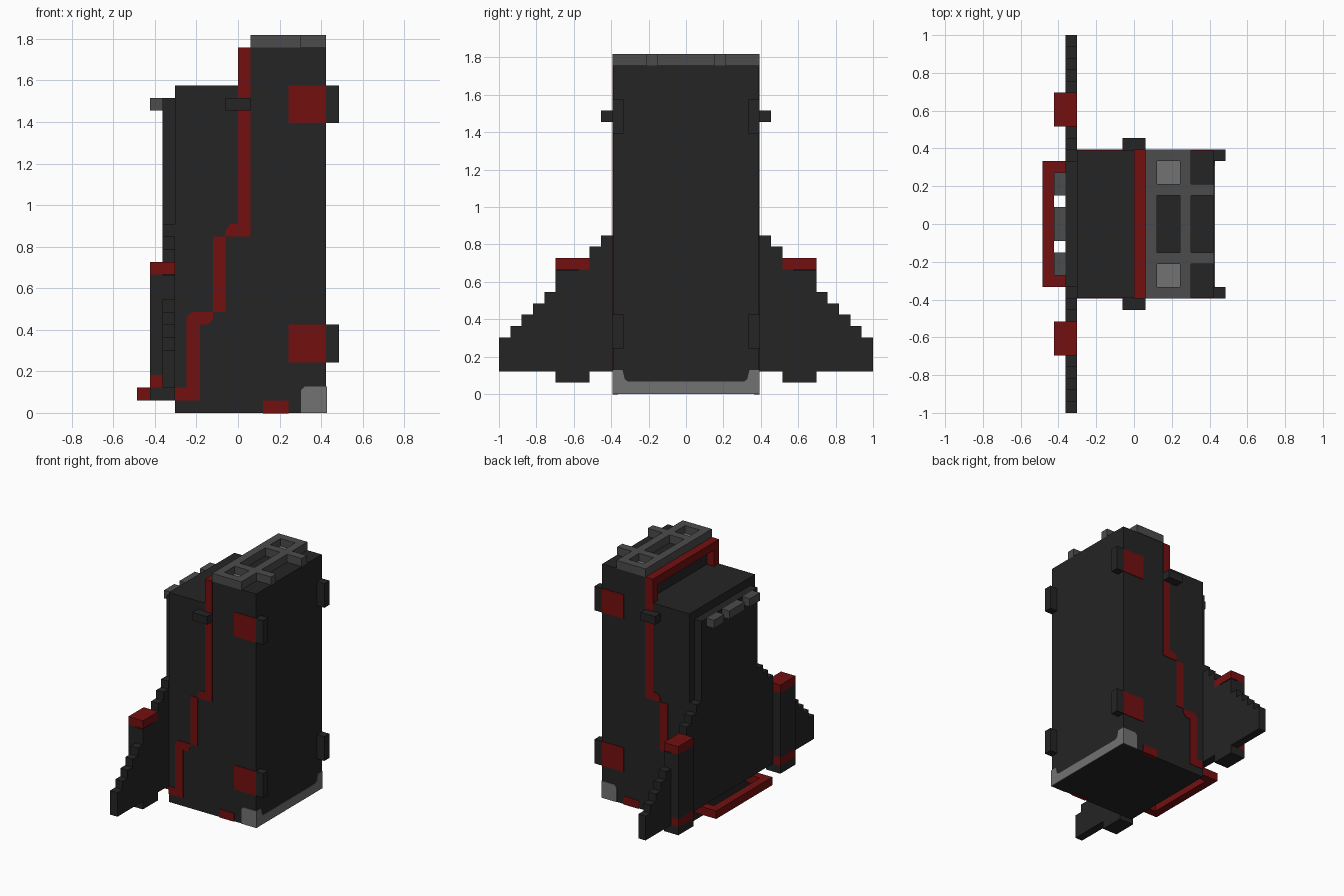
import bpy, bmesh
from mathutils import Vector

if "Cube" in bpy.data.objects:
    bpy.data.objects.remove(bpy.data.objects["Cube"], do_unlink=True)

U = 2 / 33          # grid cell: the model is 33 cells long
T = 0.07            # thin plate thickness, in cells


def material(name, rgb):
    m = bpy.data.materials.new(name)
    m.use_nodes = True
    m.diffuse_color = (*rgb, 1)
    b = next(n for n in m.node_tree.nodes if n.type == 'BSDF_PRINCIPLED')
    b.inputs["Base Color"].default_value = (*rgb, 1)
    b.inputs["Roughness"].default_value = 0.7
    return m


DARK = material("charcoal", (0.018, 0.018, 0.018))
RED = material("deep_red", (0.175, 0.005, 0.005))
GREY = material("mid_grey", (0.072, 0.072, 0.072))
LIGHT = material("light_grey", (0.17, 0.17, 0.17))


def finish(name, bm, mat):
    bmesh.ops.recalc_face_normals(bm, faces=bm.faces)
    me = bpy.data.meshes.new(name)
    bm.to_mesh(me)
    bm.free()
    me.materials.append(mat)
    ob = bpy.data.objects.new(name, me)
    bpy.context.collection.objects.link(ob)
    return ob


def box(name, x, y, z, mat):
    """Box from (min, max) ranges given in cells."""
    bm = bmesh.new()
    bmesh.ops.create_cube(bm, size=1)
    for v in bm.verts:
        v.co = Vector([U * (r[0] if c < 0 else r[1]) for c, r in zip(v.co, (x, y, z))])
    return finish(name, bm, mat)


def prism(name, pts, axis, lo, hi, mat):
    """Outline in (x, z) extruded along y, or in (y, z) extruded along x."""
    bm = bmesh.new()
    put = (lambda a, b, d: (a, d, b)) if axis == 'y' else (lambda a, b, d: (d, a, b))
    face = bm.faces.new([bm.verts.new(Vector(put(a, b, lo)) * U) for a, b in pts])
    ext = bmesh.ops.extrude_face_region(bm, geom=[face])
    step = Vector((0, hi - lo, 0) if axis == 'y' else (hi - lo, 0, 0)) * U
    bmesh.ops.translate(bm, vec=step, verts=[g for g in ext["geom"] if isinstance(g, bmesh.types.BMVert)])
    return finish(name, bm, mat)


def span(s, a, b):
    """Range mirrored to side s."""
    return (a, b) if s > 0 else (-b, -a)


# Main housing with its stepped top
W = 6.5 - T
prism("housing", [(-5, 0), (7, 0), (7, 29), (1, 29), (1, 26), (-5, 26)], 'y', -W, W, DARK)

# Red arch over the step
box("arch_top", (0, 1), (-6.5, 6.5), (28, 29), RED)

# Back plate and stepped fins share one outline
heights = [(6.5, 15), (7.5, 14), (8.5, 13), (9.5, 11), (11.5, 10.9),
           (12.5, 9), (13.5, 8), (14.5, 7), (15.5, 6), (16.5, 5)]
half = [(5.5, 25), (5.5, 15)]
prev = 5.5
for y, h in heights:
    half += [(prev, h), (y, h)] if prev != 5.5 else [(y, h)]
    prev = y
half.append((16.5, 2))
prism("fin_plate", half + [(-y, z) for y, z in reversed(half)], 'x', -6, -5, DARK)

# Stepped stripe outline for the two broad sides
stripe = [(0, 28), (1, 28), (1, 14), (-1, 14), (-1, 8), (-2, 8), (-2, 7.5), (-2.4, 7),
          (-3, 7), (-3, 1), (-5, 1), (-5, 2), (-4.1, 2), (-4.1, 7.6), (-3.7, 8),
          (-2, 8), (-2, 14), (-1, 14), (-1, 14.5), (-0.6, 15), (0, 15)]
# Split the outline where its bends touch
upper = [(0, 28), (1, 28), (1, 14), (-1, 14), (-1, 14.5), (-0.6, 15), (0, 15)]
middle = [(-2, 8), (-1, 8), (-1, 14), (-2, 14)]
lower = [(-2, 8), (-2, 7.5), (-2.4, 7), (-3, 7), (-3, 1), (-5, 1), (-5, 2),
         (-4.1, 2), (-4.1, 7.6), (-3.7, 8)]

for s, side in ((-1, "front"), (1, "rear")):
    skin = span(s, W - 0.02, 6.5)
    # Arch post and stripe sections
    box(f"{side}_arch_post", (0, 1), span(s, 5.5, 6.5), (26, 28), RED)
    for part, pts in (("upper", upper), ("middle", middle), ("lower", lower)):
        prism(f"{side}_{part}_stripe", pts, 'y', *skin, RED)
    # Red panels with corner clips
    for z, level in ((4, "lower"), (23, "upper")):
        box(f"{side}_{level}_panel", (4, 7), skin, (z, z + 3), RED)
        box(f"{side}_{level}_clip", (7, 8), span(s, 5.5, 6.5), (z, z + 3), DARK)
    box(f"{side}_bottom_mark", (2, 4), span(s, 6, 6.5), (-0.03, 1), RED)
    # Rounded foot guard
    prism(f"{side}_foot_guard", [(5, 0), (7 + T, 0), (7 + T, 2.1), (5.3, 2.1), (5, 1.8)],
          'y', *skin, LIGHT)
    box(f"{side}_side_peg", (-1, 1), span(s, W, 7.5), (24, 25), DARK)
    # Fin pod
    py = span(s, 8.5, 11.5)
    box(f"{side}_pod_base", (-7, -5), py, (1, 2), DARK)
    box(f"{side}_pod_band", (-7, -6), py, (2, 3), RED)
    box(f"{side}_pod_shaft", (-7, -6), py, (3, 11), DARK)
    box(f"{side}_pod_cap", (-7, -5), py, (11, 12), RED)
    # Tray arm
    box(f"{side}_tray_arm", (-7, -5), span(s, 4.5, 5.5), (1, 2), RED)
    # Top grille pieces
    box(f"{side}_grille_edge", (1, 5), span(s, 5.5, 6.5), (29, 30), GREY)
    box(f"{side}_grille_inner_rung", (2, 4), span(s, 2.5, 3.5), (29, 30), GREY)
    box(f"{side}_grille_outer_rung", (5, 7), span(s, 2.5, 3.5), (29, 30), GREY)
    box(f"{side}_grille_window", (2, 4), span(s, 3.5, 5.5), (29, 29 + T), LIGHT)
    box(f"{side}_back_lug", (-7, -6), span(s, 2.5, 4.5), (24, 25), GREY)

# Foot guard strip along the end face, rising at both corners
prism("end_foot_guard", [(-6.5, 0), (6.5, 0), (6.5, 2.1), (5.6, 2.1), (5.4, 1.3), (5.1, 1.1),
                         (-5.1, 1.1), (-5.4, 1.3), (-5.6, 2.1), (-6.5, 2.1)],
      'x', 6.98, 7 + T, LIGHT)

# Grille rails, middle lug and tray bar
for x, label in ((1, "inner"), (4, "outer")):
    box(f"grille_{label}_rail", (x, x + 1), (-5.5, 5.5), (29, 30), GREY)
box("back_middle_lug", (-7, -6), (-1.5, 1.5), (24, 25), GREY)
box("tray_bar", (-8, -7), (-5.5, 5.5), (1, 2), RED)
